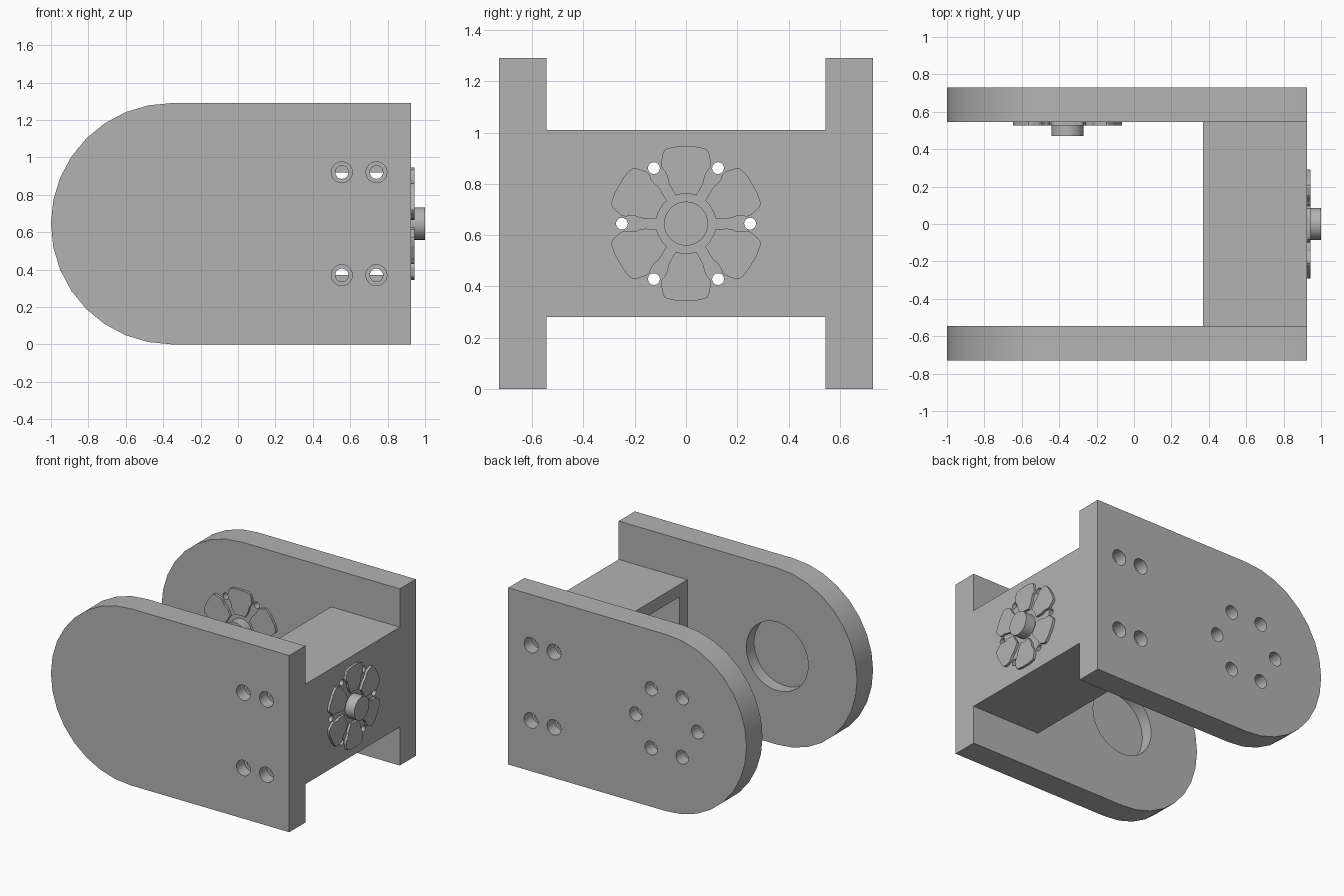
import bpy, bmesh, math
from mathutils import Matrix, Vector

if "Cube" in bpy.data.objects:
    bpy.data.objects.remove(bpy.data.objects["Cube"])

GREY = bpy.data.materials.new("matte grey")
GREY.use_nodes = True
GREY.diffuse_color = (0.45, 0.45, 0.45, 1)
GREY.node_tree.nodes["Principled BSDF"].inputs["Base Color"].default_value = GREY.diffuse_color

MID = 0.645          # height of the centre line
INNER, OUTER = 0.545, 0.73   # plate faces in y
PIVOT = -0.355       # centre of the rounded end
WALL = 0.09
END = 0.925          # flat end of the bracket

# Map (u, v, depth) so that depth runs along y or along x
ALONG_Y = Matrix(((1, 0, 0), (0, 0, 1), (0, 1, 0)))
ALONG_X = Matrix(((0, 0, 1), (1, 0, 0), (0, 1, 0)))


def circle(u, v, r, n=32):
    return [(u + r * math.cos(2 * math.pi * i / n),
             v + r * math.sin(2 * math.pi * i / n)) for i in range(n)]


def prism(name, outlines, axis, start, end):
    """Extrude closed outlines along an axis into one object."""
    bm = bmesh.new()
    for pts in outlines:
        a = [bm.verts.new(axis @ Vector((u, v, start))) for u, v in pts]
        b = [bm.verts.new(axis @ Vector((u, v, end))) for u, v in pts]
        bm.faces.new(a)
        bm.faces.new(b[::-1])
        for i in range(len(pts)):
            j = (i + 1) % len(pts)
            bm.faces.new((a[j], a[i], b[i], b[j]))
    bmesh.ops.recalc_face_normals(bm, faces=bm.faces)
    mesh = bpy.data.meshes.new(name)
    bm.to_mesh(mesh)
    bm.free()
    mesh.materials.append(GREY)
    obj = bpy.data.objects.new(name, mesh)
    bpy.context.collection.objects.link(obj)
    return obj


def cut(obj, outlines, axis, start, end):
    """Subtract extruded outlines from an object."""
    cutter = prism("cutter", outlines, axis, start, end)
    cutter.hide_render = True
    mod = obj.modifiers.new("cut", "BOOLEAN")
    mod.operation, mod.solver, mod.object = "DIFFERENCE", "EXACT", cutter
    bpy.context.view_layer.update()
    deps = bpy.context.evaluated_depsgraph_get()
    mesh = bpy.data.meshes.new_from_object(obj.evaluated_get(deps))
    obj.modifiers.clear()
    obj.data = mesh
    bpy.data.objects.remove(cutter)


def rect(u0, u1, v0, v1):
    return [(u0, v0), (u1, v0), (u1, v1), (u0, v1)]


def ring(u, v, r):
    """Six bolt holes around a centre."""
    return [circle(u + 0.25 * math.cos(k * math.pi / 3),
                   v + 0.25 * math.sin(k * math.pi / 3), r, 24) for k in range(6)]


def bolts(r):
    return [circle(x, z, r) for x in (0.555, 0.74) for z in (MID - 0.275, MID + 0.275)]


# Side plates: flat at one end, half round at the other
plate = [(END, 0), (END, 2 * MID)]
for i in range(17):
    t = math.pi / 2 + math.pi * i / 16
    plate.append((PIVOT + MID * math.cos(t), MID + MID * math.sin(t)))

front_plate = prism("front_plate", [plate], ALONG_Y, -OUTER, -INNER)
back_plate = prism("back_plate", [plate], ALONG_Y, INNER, OUTER)

# Hollow cross block, open towards the rounded ends
block = prism("cross_block", [rect(-INNER, INNER, MID - 0.365, MID + 0.365)], ALONG_X, 0.37, END)
cut(block, [rect(WALL - INNER, INNER - WALL, MID - 0.275, MID + 0.275)], ALONG_X, 0.3, END - WALL)

# Counterbored bolt holes through plates and block sides
for obj, s in ((front_plate, -1), (back_plate, 1)):
    cut(obj, bolts(0.035), ALONG_Y, s * 0.5, s * 0.8)
    cut(obj, bolts(0.056), ALONG_Y, s * (OUTER - WALL), s * 0.8)
    cut(block, bolts(0.035), ALONG_Y, s * 0.45, s * 0.6)

# Round pivot pocket, and the rings of holes behind the hubs
cut(front_plate, [circle(PIVOT, MID, 0.25, 48)], ALONG_Y, -INNER - WALL, -0.5)
cut(back_plate, ring(PIVOT, MID, 0.023), ALONG_Y, 0.5, 0.8)
cut(back_plate, ring(PIVOT, MID, 0.05), ALONG_Y, OUTER - WALL, 0.8)
cut(block, ring(0, MID, 0.023), ALONG_X, 0.8, 1.0)

# Raised six-petal horn, half outline of one petal mirrored
half = [(0.02, 0.115), (0.04, 0.11), (0.063, 0.149), (0.07, 0.165), (0.072, 0.182),
        (0.081, 0.203), (0.094, 0.218), (0.098, 0.235), (0.09, 0.275),
        (0.083, 0.288), (0.07, 0.294), (0.035, 0.301)]
petal = half + [(-u, v) for u, v in reversed(half)]


def petals(cu, cv):
    shapes = []
    for k in range(6):
        c, s = math.cos(k * math.pi / 3), math.sin(k * math.pi / 3)
        shapes.append([(cu + c * u - s * v, cv + s * u + c * v) for u, v in petal])
    return shapes


prism("block_horn_petals", petals(0, MID), ALONG_X, END, END + 0.018)
prism("plate_horn_petals", petals(PIVOT, MID), ALONG_Y, INNER, INNER - 0.018)
hubs = [prism("block_horn_hub", [circle(0, MID, 0.086)], ALONG_X, END, 1.0),
        prism("plate_horn_hub", [circle(PIVOT, MID, 0.086)], ALONG_Y, INNER, INNER - 0.075)]

# Smooth round walls, keep edges sharp
bpy.ops.object.select_all(action="DESELECT")
for obj in hubs + [front_plate, back_plate, block]:
    obj.select_set(True)
    bpy.context.view_layer.objects.active = obj
bpy.ops.object.shade_smooth_by_angle(angle=math.radians(30))
